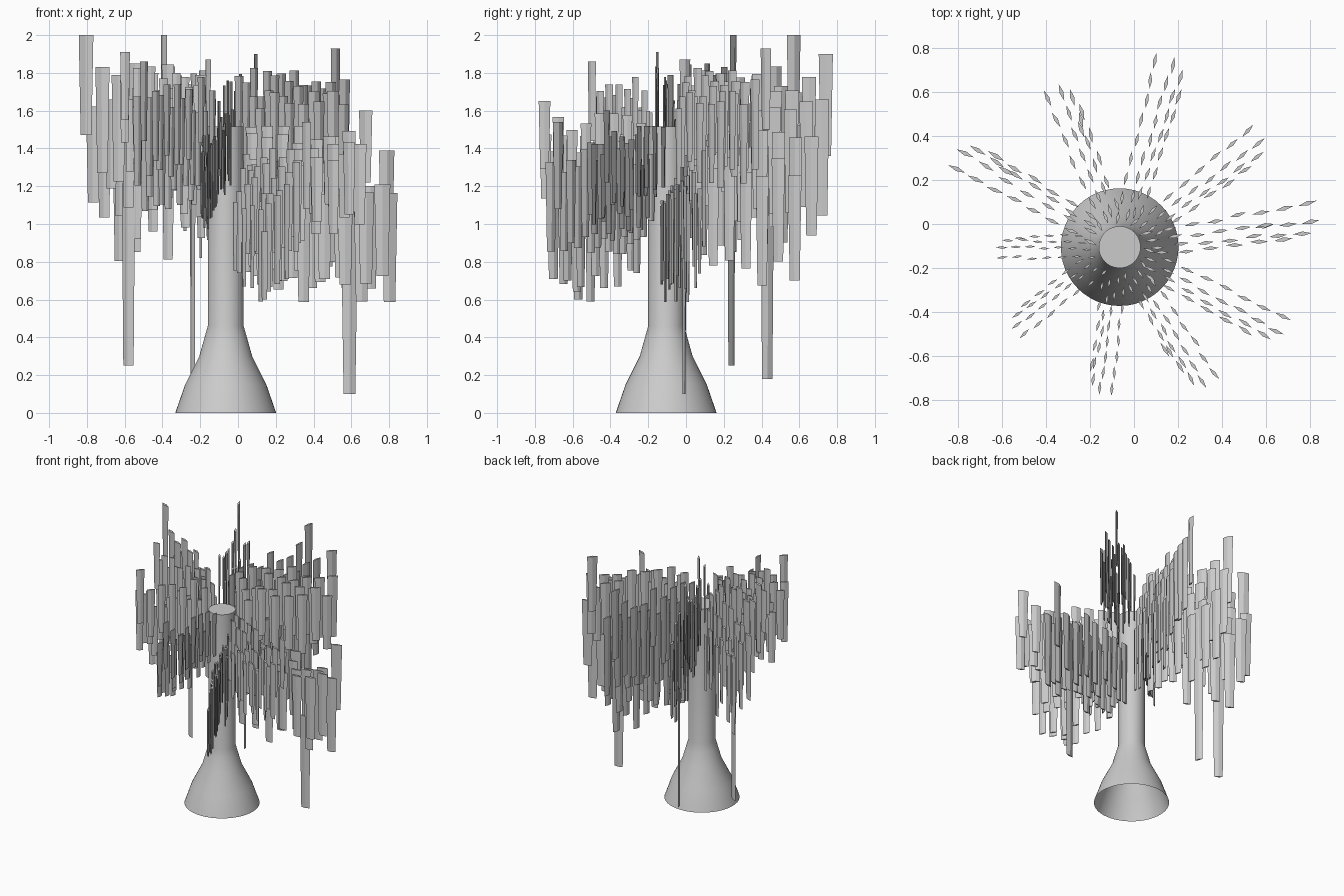
import bpy, bmesh, math, random
from mathutils import Vector

if "Cube" in bpy.data.objects:
    bpy.data.objects.remove(bpy.data.objects["Cube"])

random.seed(11)
CX, CY = -0.065, -0.105


def finish(name, bm):
    bmesh.ops.recalc_face_normals(bm, faces=bm.faces)
    me = bpy.data.meshes.new(name)
    bm.to_mesh(me)
    bm.free()
    ob = bpy.data.objects.new(name, me)
    bpy.context.collection.objects.link(ob)
    return ob


# Trunk: lathed profile, open at the bottom, flat cap on top
def make_trunk(sides=48):
    profile = [(0.267, 0.0), (0.215, 0.15), (0.14, 0.30), (0.112, 0.40),
               (0.095, 0.46), (0.095, 1.515)]
    bm = bmesh.new()
    rings = []
    for r, z in profile:
        rings.append([bm.verts.new((CX + r * math.cos(math.tau * i / sides),
                                    CY + r * math.sin(math.tau * i / sides), z))
                      for i in range(sides)])
    for a, b in zip(rings, rings[1:]):
        for i in range(sides):
            j = (i + 1) % sides
            bm.faces.new((a[i], a[j], b[j], b[i]))
    bm.faces.new(rings[-1])
    ob = finish("trunk", bm)
    bpy.context.view_layer.objects.active = ob
    ob.select_set(True)
    bpy.ops.object.shade_smooth_by_angle(angle=math.radians(40))
    ob.select_set(False)


# Slat: thin hanging blade with a diamond section, narrower at the bottom
def add_slat(bm, x, y, ang, top, bottom, w):
    u = Vector((math.cos(ang), math.sin(ang), 0))
    v = Vector((-u.y, u.x, 0))
    rings = []
    for z, s in ((bottom, 0.74), (top, 1.0)):
        c = Vector((x, y, z))
        a, b = u * w * 0.5 * s, v * w * 0.12 * s
        rings.append([bm.verts.new(c + d) for d in (a, b, -a, -b)])
    lo, hi = rings
    for i in range(4):
        j = (i + 1) % 4
        bm.faces.new((lo[i], lo[j], hi[j], hi[i]))
    bm.faces.new(lo[::-1])
    bm.faces.new(hi)


# Arm: four fanned rows of slats stepping down clockwise, tallest slat at the tip
def make_arm(n, deg, reach, top, tip_top, length, w, step, extra=None):
    bm = bmesh.new()
    base = math.radians(deg)
    rows = ((0.073, 1.0), (-0.02, 1.0), (-0.078, 0.95), (-0.115, 0.85))
    for k, (lat, frac) in enumerate(rows):
        ang = base + lat
        r_start, r_end = 0.13 + 0.02 * k, reach * frac
        count = max(4, round((r_end - r_start) / (w * 1.06)))
        for i in range(count):
            t = i / (count - 1)
            r = r_start + (r_end - r_start) * t
            side = random.uniform(-0.006, 0.006) + (0.034 - 0.023 * k) * (1 - t)
            x = CX + r * math.cos(ang) - side * math.sin(ang)
            y = CY + r * math.sin(ang) + side * math.cos(ang)
            zt = top - step * k + random.uniform(-0.06, 0.06)
            ln = length * (0.84 + 0.16 * t) * random.uniform(0.9, 1.14)
            if k == 0 and i == count - 1:
                zt, ln = tip_top, length
            add_slat(bm, x, y, ang + random.uniform(-0.06, 0.12), zt, zt - ln,
                     w * (0.8 + 0.2 * t))
    # one extra long hanging slat on some arms
    if extra:
        x, y, zb = extra
        add_slat(bm, x, y, base, top - 0.4, zb, w)
    finish("slat_arm_%02d" % n, bm)


make_trunk()
arms = [
    # angle, reach, top, tip top, length, width, step, long slat
    (9, 0.875, 1.22, 1.39, 0.51, 0.085, 0.035, (0.59, -0.01, 0.10)),
    (38, 0.785, 1.77, 1.93, 0.43, 0.075, 0.04, None),
    (75, 0.86, 1.76, 1.90, 0.54, 0.077, 0.15, None),
    (112, 0.75, 1.82, 2.00, 0.54, 0.080, 0.15, (-0.24, 0.43, 0.18)),
    (150, 0.82, 1.80, 2.00, 0.53, 0.085, 0.13, (-0.58, 0.24, 0.25)),
    (181, 0.535, 1.78, 1.91, 0.36, 0.052, 0.06, None),
    (218, 0.585, 1.73, 1.86, 0.42, 0.060, 0.08, None),
    (263, 0.645, 1.53, 1.65, 0.36, 0.062, 0.06, None),
    (303, 0.715, 1.36, 1.54, 0.46, 0.070, 0.08, (0.14, -0.57, 0.60)),
    (333, 0.805, 1.47, 1.60, 0.38, 0.078, 0.045, None),
]
for n, a in enumerate(arms, 1):
    make_arm(n, *a)
